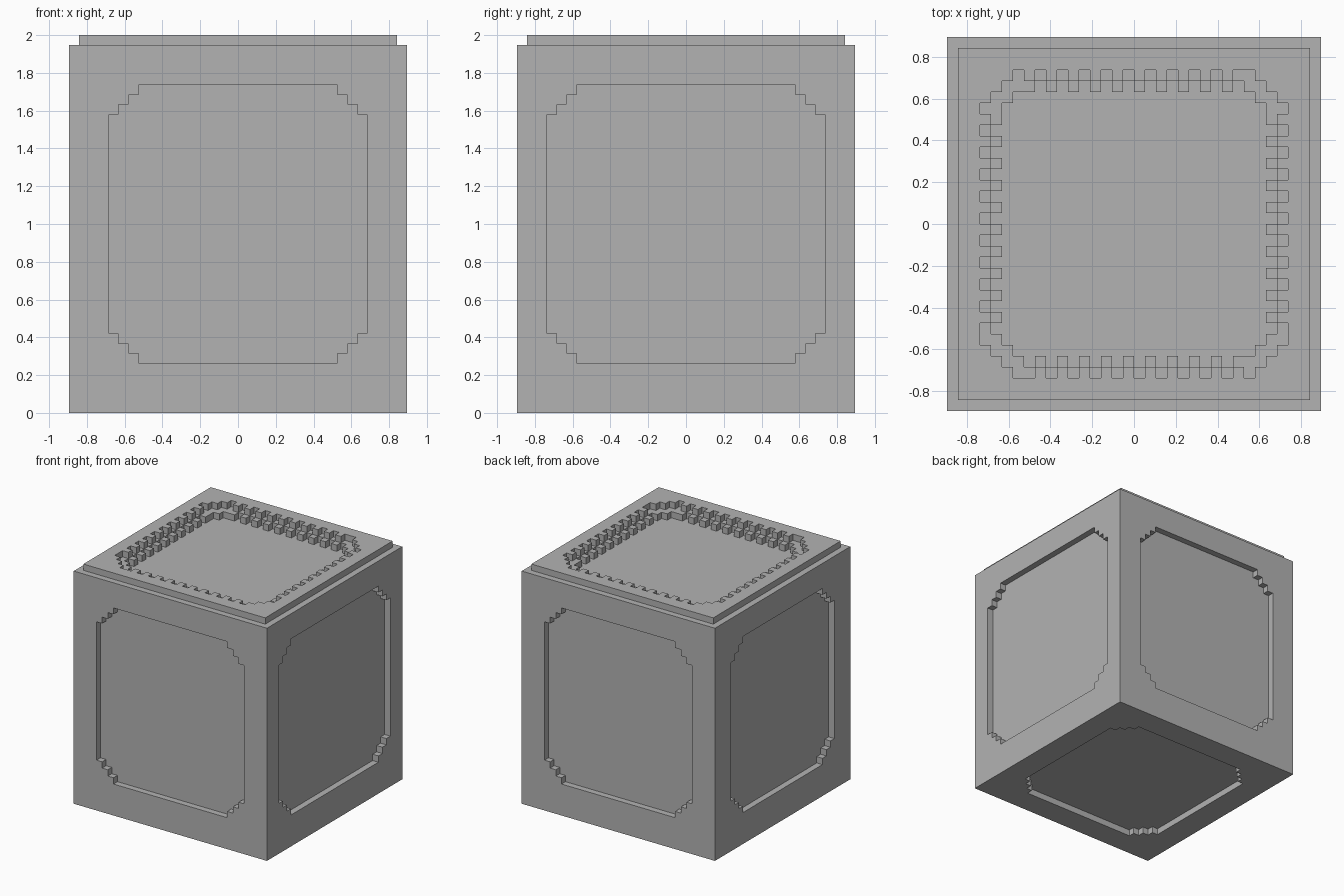
import bpy, bmesh
from math import pi
from mathutils import Matrix

U = 2 / 38  # one block

old = bpy.data.objects.get("Cube")
if old:
    bpy.data.objects.remove(old, do_unlink=True)

grey = bpy.data.materials.new("plain_grey")
grey.use_nodes = True
colour = (0.45, 0.45, 0.45, 1)
grey.diffuse_color = colour
grey.node_tree.nodes["Principled BSDF"].inputs["Base Color"].default_value = colour


def add_object(name, bm, matrix=Matrix()):
    bmesh.ops.transform(bm, matrix=matrix @ Matrix.Scale(U, 4), verts=bm.verts)
    bmesh.ops.recalc_face_normals(bm, faces=bm.faces)
    mesh = bpy.data.meshes.new(name)
    bm.to_mesh(mesh)
    bm.free()
    mesh.materials.append(grey)
    obj = bpy.data.objects.new(name, mesh)
    bpy.context.collection.objects.link(obj)
    return obj


def block(name, half, low, high):
    bm = bmesh.new()
    bmesh.ops.create_cube(bm, size=1)
    for v in bm.verts:
        v.co = (v.co.x * 2 * half, v.co.y * 2 * half, high if v.co.z > 0 else low)
    return add_object(name, bm)


def ring(c):
    """Distance of a grid cell from the centre line."""
    return c if c >= 0 else -1 - c


def panel(w, h):
    """Rectangle with stepped corners."""
    return lambda i, j: ring(i) < w and ring(j) < h and ring(i) + ring(j) <= w + h - 5


def toothed(h):
    """Stepped square with alternating notches along each side."""
    def inside(i, j):
        a, b = ring(i), ring(j)
        if max(a, b) < h:
            return a + b <= 2 * h - 3
        if max(a, b) > h or min(a, b) > h - 3:
            return False
        if b == h:
            t = i if j > 0 else -1 - i
        else:
            t = -1 - j
        return t % 2 == 1 or t == 10
    return inside


def cut(target, rule, low, high, matrix=Matrix()):
    """Extrude the cells chosen by the rule and subtract them."""
    bm = bmesh.new()
    for i in range(-16, 16):
        for j in range(-16, 16):
            if rule(i, j):
                bm.faces.new([bm.verts.new((i + x, j + y, low))
                              for x, y in ((0, 0), (1, 0), (1, 1), (0, 1))])
    bmesh.ops.remove_doubles(bm, verts=bm.verts, dist=0.01)
    bmesh.ops.dissolve_limit(bm, angle_limit=0.01, verts=bm.verts, edges=bm.edges)
    top = bmesh.ops.extrude_face_region(bm, geom=bm.faces[:], use_keep_orig=True)["geom"]
    bmesh.ops.translate(bm, vec=(0, 0, high - low),
                        verts=[g for g in top if isinstance(g, bmesh.types.BMVert)])
    cutter = add_object("cutter", bm, matrix)
    cutter.hide_render = True
    mod = target.modifiers.new("recess", 'BOOLEAN')
    mod.operation = 'DIFFERENCE'
    mod.solver = 'EXACT'
    mod.object = cutter
    bpy.context.view_layer.objects.active = target
    bpy.ops.object.modifier_apply(modifier=mod.name)
    bpy.data.objects.remove(cutter, do_unlink=True)


# Main cube and the thin lid on it
body = block("body", 17, 0, 37)
lid = block("lid", 16, 37, 38)

# Side recesses: front, left, back, right; the +x one is a little wider
for k, w in enumerate((13, 14, 13, 13)):
    turn = Matrix.Rotation(k * pi / 2, 4, 'Z') @ Matrix.Rotation(pi / 2, 4, 'X')
    cut(body, panel(w, 14), 16, 18, Matrix.Translation((0, 0, 19 * U)) @ turn)

# Underside recess
cut(body, panel(13, 13), -1, 1)

# Two toothed steps down into the top
cut(lid, toothed(13), 36, 39)
cut(body, toothed(12), 36, 38)
